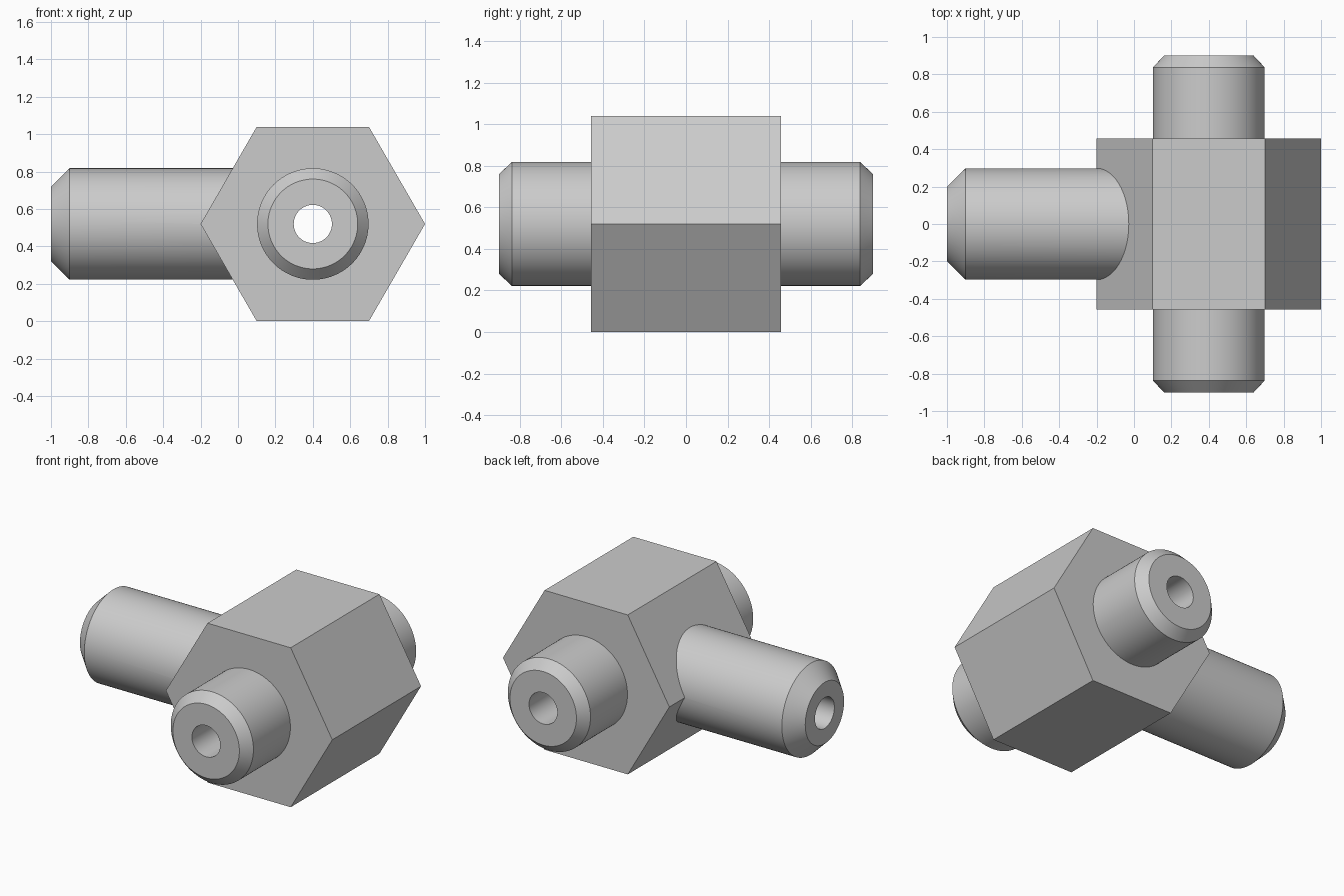
import bpy, bmesh, math
from mathutils import Matrix, Vector

cube = bpy.data.objects.get("Cube")
if cube:
    bpy.data.objects.remove(cube, do_unlink=True)

HEX_R = 0.6
AXIS = Vector((0.4, 0, HEX_R * math.sqrt(3) / 2))   # where the passages meet
ALONG_Y = Matrix.Rotation(math.pi / 2, 4, 'X')      # local z -> -y
ALONG_X = Matrix.Rotation(-math.pi / 2, 4, 'Y')     # local z -> -x

steel = bpy.data.materials.new("grey steel")
steel.use_nodes = True
colour = (0.6, 0.6, 0.6, 1)
steel.diffuse_color = colour
steel.node_tree.nodes["Principled BSDF"].inputs["Base Color"].default_value = colour


def turned(name, profile, rotation, sides=96):
    """Closed solid turned from (radius, height) stations about the passage axis."""
    bm = bmesh.new()
    rings = [[bm.verts.new((r * math.cos(2 * math.pi * i / sides),
                            r * math.sin(2 * math.pi * i / sides), h))
              for i in range(sides)] for r, h in profile]
    for low, high in zip(rings, rings[1:]):
        for i in range(sides):
            j = (i + 1) % sides
            bm.faces.new((low[i], low[j], high[j], high[i]))
    bm.faces.new(rings[0][::-1])
    bm.faces.new(rings[-1])
    bm.transform(Matrix.Translation(AXIS) @ rotation)
    mesh = bpy.data.meshes.new(name)
    bm.to_mesh(mesh)
    bm.free()
    mesh.materials.append(steel)
    obj = bpy.data.objects.new(name, mesh)
    bpy.context.collection.objects.link(obj)
    return obj


def combine(target, tool, operation):
    """Apply a boolean and discard the tool."""
    mod = target.modifiers.new(operation.title(), 'BOOLEAN')
    mod.operation, mod.object, mod.solver = operation, tool, 'EXACT'
    bpy.context.view_layer.objects.active = target
    bpy.ops.object.modifier_apply(modifier=mod.name)
    bpy.data.objects.remove(tool, do_unlink=True)


# Hexagonal block
body = turned("tee_fitting_body", [(HEX_R, -0.457), (HEX_R, 0.457)], ALONG_Y, 6)

# Chamfered through pipe and side branch
pipe = turned("through_pipe", [(0.24, -0.9), (0.298, -0.838),
                               (0.298, 0.838), (0.24, 0.9)], ALONG_Y)
branch = turned("side_branch", [(0.298, 0.35), (0.298, 1.3), (0.2, 1.4)], ALONG_X)
for part in (pipe, branch):
    combine(body, part, 'UNION')

# Bores meeting inside the block
through_bore = turned("through_bore", [(0.102, -1), (0.102, 1)], ALONG_Y)
side_bore = turned("side_bore", [(0.1, 0), (0.1, 1.5)], ALONG_X)
for bore in (through_bore, side_bore):
    combine(body, bore, 'DIFFERENCE')

# Smooth turned surfaces, crisp edges
bpy.ops.object.select_all(action='DESELECT')
body.select_set(True)
bpy.context.view_layer.objects.active = body
bpy.ops.object.shade_smooth_by_angle(angle=math.radians(25))
